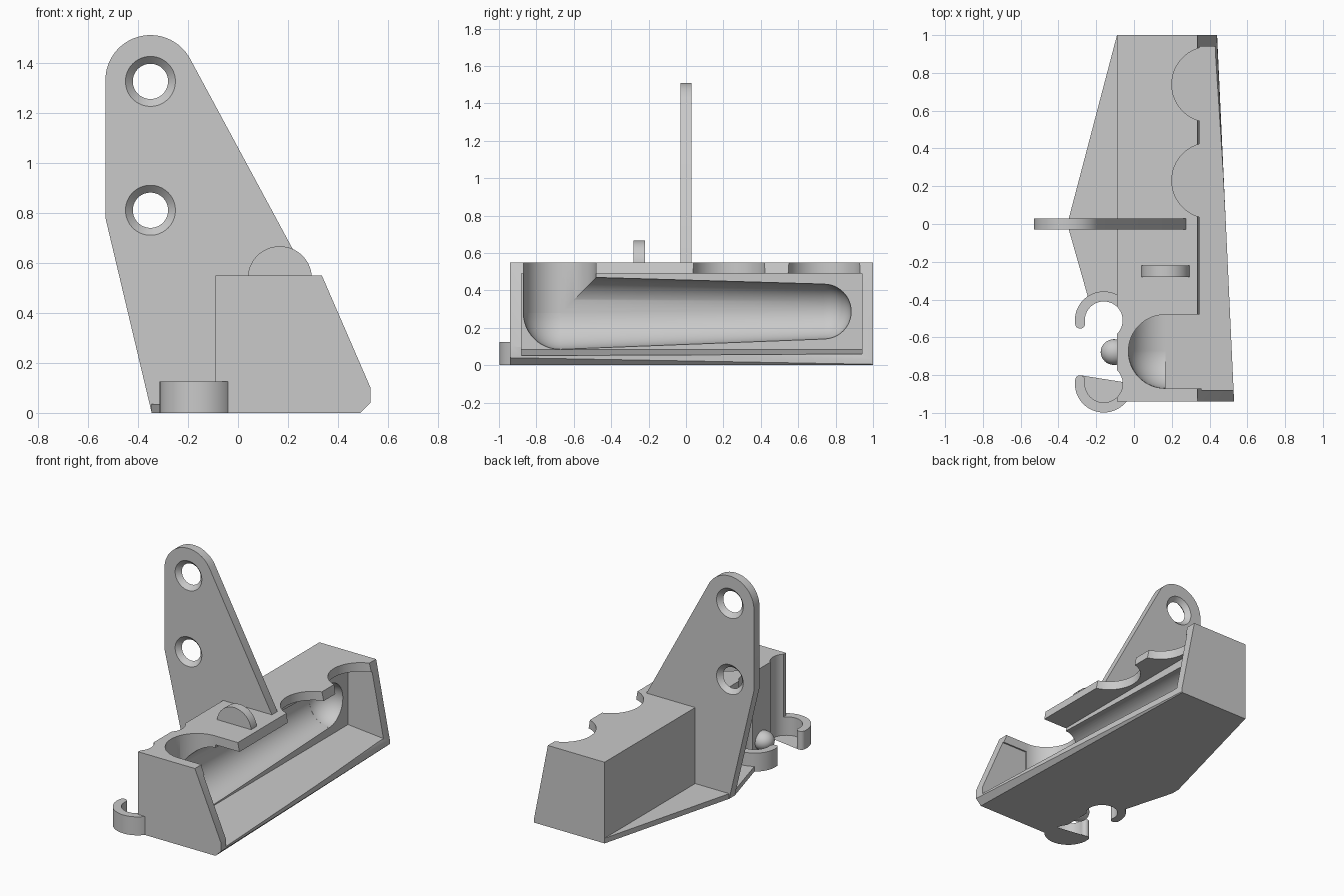
import bpy, bmesh, math
from mathutils import Vector, Matrix

cube = bpy.data.objects.get("Cube")
if cube:
    bpy.data.objects.remove(cube, do_unlink=True)

GREY = (0.585, 0.585, 0.585, 1)
grey = bpy.data.materials.new("light grey plastic")
grey.use_nodes = True
grey.diffuse_color = GREY
grey.node_tree.nodes["Principled BSDF"].inputs["Base Color"].default_value = GREY


def finish(bm, name):
    bmesh.ops.connect_verts_nonplanar(bm, angle_limit=0.001, faces=bm.faces)
    bmesh.ops.recalc_face_normals(bm, faces=bm.faces)
    if bm.calc_volume(signed=True) < 0:
        bmesh.ops.reverse_faces(bm, faces=bm.faces)
    mesh = bpy.data.meshes.new(name)
    bm.to_mesh(mesh)
    bm.free()
    mesh.materials.append(grey)
    obj = bpy.data.objects.new(name, mesh)
    bpy.context.collection.objects.link(obj)
    return obj


def loft(name, start, end):
    """Solid between two matching outlines of 3D points."""
    bm = bmesh.new()
    a = [bm.verts.new(p) for p in start]
    b = [bm.verts.new(p) for p in end]
    bm.faces.new(a)
    bm.faces.new(b[::-1])
    for i in range(len(a)):
        j = (i + 1) % len(a)
        bm.faces.new((a[j], a[i], b[i], b[j]))
    return finish(bm, name)


def prism_y(name, pts, y0, y1):
    return loft(name, [(x, y0, z) for x, z in pts], [(x, y1, z) for x, z in pts])


def prism_z(name, pts, z0, z1):
    return loft(name, [(x, y, z0) for x, y in pts], [(x, y, z1) for x, y in pts])


def arc(cx, cy, r, a0, a1, n):
    angles = [math.radians(a0 + (a1 - a0) * i / n) for i in range(n + 1)]
    return [(cx + r * math.cos(a), cy + r * math.sin(a)) for a in angles]


def disc(cx, cy, r, n=64):
    return arc(cx, cy, r, 0, 360, n)[:-1]


def ball(name, centre, r, scale=(1, 1, 1)):
    bm = bmesh.new()
    place = Matrix.Translation(Vector(centre)) @ Matrix.Diagonal((*scale, 1))
    bmesh.ops.create_uvsphere(bm, u_segments=48, v_segments=24, radius=r, matrix=place)
    return finish(bm, name)


def measure(mesh):
    """Volume and number of open edges."""
    bm = bmesh.new()
    bm.from_mesh(mesh)
    result = bm.calc_volume(), sum(not e.is_manifold for e in bm.edges)
    bm.free()
    return result


def cut(obj, cutters):
    """Subtract cutters one by one, keeping the cleanest solver result."""
    for c in cutters:
        c.hide_render = True
        before = measure(obj.data)[0]
        m = obj.modifiers.new("cut", 'BOOLEAN')
        m.operation, m.object = 'DIFFERENCE', c
        best, fewest = obj.data, math.inf
        for solver in ('MANIFOLD', 'EXACT', 'FLOAT'):
            m.solver = solver
            graph = bpy.context.evaluated_depsgraph_get()
            graph.update()
            baked = bpy.data.meshes.new_from_object(obj.evaluated_get(graph))
            volume, gaps = measure(baked)
            if 0.3 * before < volume < 0.99999 * before and gaps < fewest:
                best, fewest = baked, gaps
        obj.modifiers.remove(m)
        obj.data = best
        bpy.data.objects.remove(c, do_unlink=True)


CLIP_X, CLIP_YS = -0.16, (-0.51, -0.845)
PX, PY, PZ, PR = 0.165, -0.675, 0.28, 0.195


def clip_bores():
    return [prism_z("bore_cutter", disc(CLIP_X, y, 0.1), -0.1, 0.8) for y in CLIP_YS]


# Dispenser body: tapering wedge from front to back
front = [(-0.09, 0), (0.49, 0), (0.53, 0.04), (0.53, 0.1), (0.335, 0.55), (-0.09, 0.55)]
back = [(-0.09, 0), (0.435, 0), (0.44, 0.005), (0.438, 0.03), (0.335, 0.55), (-0.09, 0.55)]
body = loft("body", [(x, -0.94, z) for x, z in front], [(x, 1, z) for x, z in back])

# Open side, round-bottomed pocket, tapering trough and scalloped top
slot = arc(PX, PY, PR, 90, 270, 32) + [(0.8, PY - PR), (0.8, PY + PR)]
END_Y, END_Z, END_R = 0.738, 0.287, 0.147
near, far = disc(PX, PZ, PR), disc(PX, END_Z, END_R)
WALL = PX + 0.002
cutters = [
    prism_y("opening_cutter", [(WALL, 0.085), (0.7, 0.035), (0.7, 0.49), (WALL, 0.49)],
            -0.88, 0.94),
    prism_z("slot_cutter", slot, PZ - 0.002, 0.8),
    ball("pocket_cutter", (PX, PY, PZ), PR - 0.0005),
    loft("trough_cutter", [(x, PY + 0.001, z) for x, z in near], [(x, END_Y, z) for x, z in far]),
    ball("trough_end_cutter", (PX, END_Y - 0.001, END_Z), END_R - 0.0005),
]
cutters += [prism_z("scallop_cutter", disc(0.4, y, 0.2), 0.45, 0.7) for y in (0.739, 0.23)]
cut(body, cutters + clip_bores())

# Hanging plate with two holes flared on both faces
outline = arc(-0.35, 1.33, 0.18, 180, 28, 32)
outline += [(0.278, 0.545), (0.278, 0.52), (-0.05, 0.52), (-0.05, 0), (-0.345, 0), (-0.53, 0.78)]
plate = prism_y("hanging_plate", outline, -0.03, 0.03)
holes = []
for z in (1.325, 0.81):
    for side in (-1, 1):
        wide, narrow = disc(-0.35, z, 0.1), disc(-0.35, z, 0.07)
        holes.append(loft("hole_cutter", [(x, side * 0.0301, h) for x, h in wide],
                          [(x, -side * 0.0005, h) for x, h in narrow]))
cut(plate, holes)

# Base flange bracing the plate
flange = prism_z("base_flange", [(-0.08, 0.99), (-0.09, 1), (-0.345, 0.03), (-0.345, -0.03),
                                 (-0.24, -0.4), (-0.08, -0.4)], 0, 0.035)
cut(flange, [prism_z("bore_cutter", disc(CLIP_X, CLIP_YS[0], 0.12), -0.1, 0.2)])

# Half-round tab on the top
tab = prism_y("top_tab", arc(0.167, 0.538, 0.128, 0, 180, 40), -0.28, -0.22)

# Two mirrored open clips with rounded tips
clips = []
for name, y, s in (("rear_clip", CLIP_YS[0], 1), ("front_clip", CLIP_YS[1], -1)):
    tip = math.radians(188)
    ring = arc(0, 0, 0.153, 0, 188, 48)
    ring += arc(0.1265 * math.cos(tip), 0.1265 * math.sin(tip), 0.0265, 188, 368, 10)[1:-1]
    ring += arc(0, 0, 0.1, 188, 0, 48)
    clips.append(prism_z(name, [(CLIP_X + u, y + s * v) for u, v in ring], 0, 0.125))

# Small rounded stop between the clips
stop = ball("clip_stop", (-0.105, -0.678, 0.062), 0.062, (1.15, 1.1, 1))

for obj in [body, plate, flange, tab, stop] + clips:
    bpy.ops.object.select_all(action='DESELECT')
    obj.select_set(True)
    bpy.context.view_layer.objects.active = obj
    bpy.ops.object.shade_smooth_by_angle(angle=math.radians(30))
